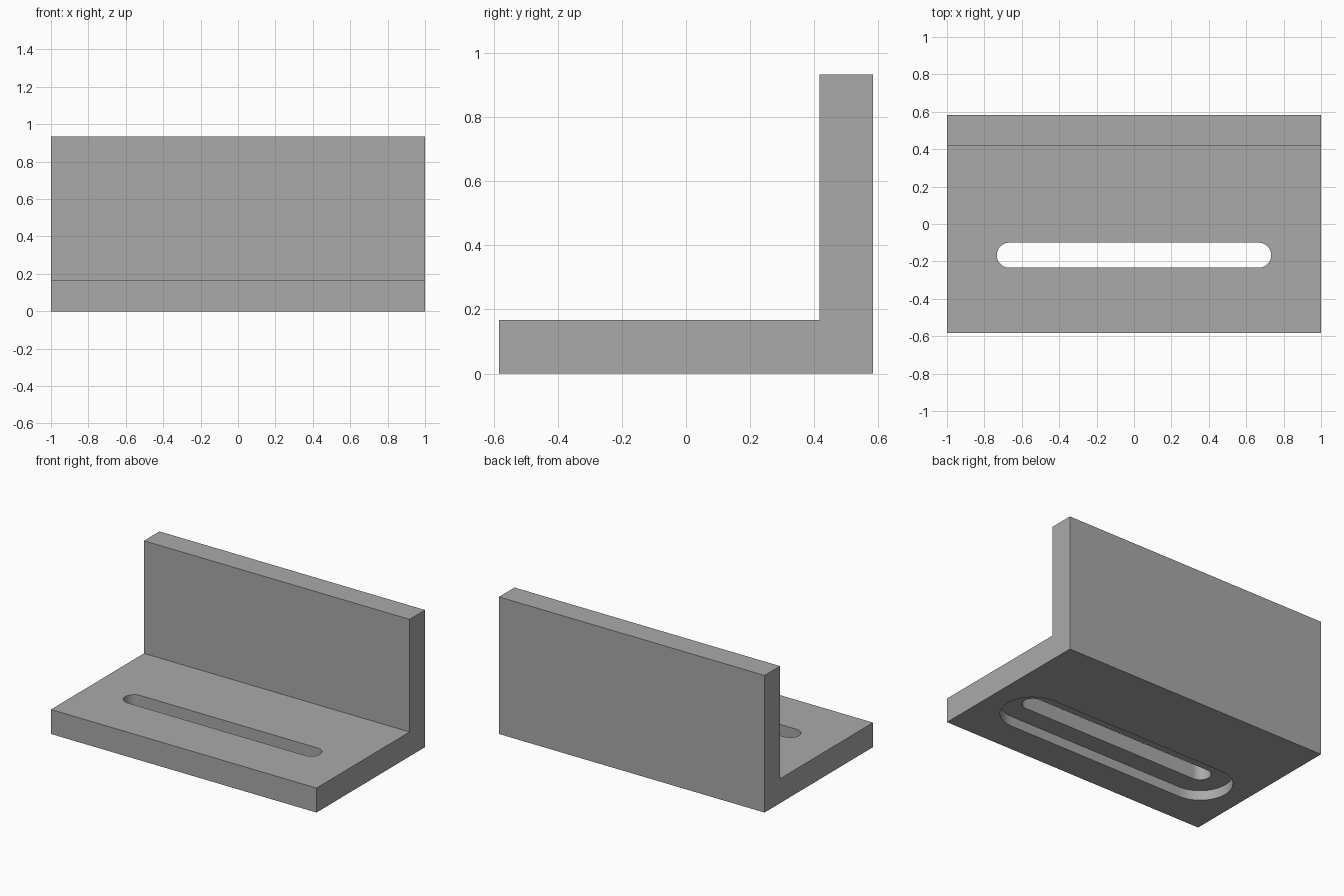
import bpy, bmesh, math

default = bpy.data.objects.get("Cube")
if default:
    bpy.data.objects.remove(default, do_unlink=True)

LENGTH, DEPTH, HEIGHT, THICK = 2.0, 1.1667, 0.9333, 0.1667
SLOT_Y, SLOT_HALF = -0.1667, 0.6667

grey = bpy.data.materials.new("plain_grey")
grey.use_nodes = True
colour = (0.4, 0.4, 0.4, 1)
grey.diffuse_color = colour
grey.node_tree.nodes["Principled BSDF"].inputs["Base Color"].default_value = colour


def extrude_outline(name, points, offset):
    """Closed solid from a flat outline swept along an offset."""
    bm = bmesh.new()
    face = bm.faces.new([bm.verts.new(p) for p in points])
    swept = bmesh.ops.extrude_face_region(bm, geom=[face])["geom"]
    verts = [v for v in swept if isinstance(v, bmesh.types.BMVert)]
    bmesh.ops.translate(bm, verts=verts, vec=offset)
    bmesh.ops.recalc_face_normals(bm, faces=bm.faces)
    mesh = bpy.data.meshes.new(name)
    bm.to_mesh(mesh)
    bm.free()
    mesh.materials.append(grey)
    obj = bpy.data.objects.new(name, mesh)
    bpy.context.collection.objects.link(obj)
    return obj


def slot_cutter(name, radius, bottom, top, steps=24):
    """Rounded-end slot running along x."""
    points = []
    for side, start in ((1, -math.pi / 2), (-1, math.pi / 2)):
        for i in range(steps + 1):
            a = start + math.pi * i / steps
            points.append((side * SLOT_HALF + radius * math.cos(a),
                           SLOT_Y + radius * math.sin(a), bottom))
    return extrude_outline(name, points, (0, 0, top - bottom))


# L-shaped bracket: base plate and upright back wall
front, back = -DEPTH / 2, DEPTH / 2
wall = back - THICK
profile = [(front, 0), (back, 0), (back, HEIGHT), (wall, HEIGHT),
           (wall, THICK), (front, THICK)]
bracket = extrude_outline("angle_bracket",
                          [(-LENGTH / 2, y, z) for y, z in profile],
                          (LENGTH, 0, 0))

# Through slot, and the wider recess on the underside
cutters = [slot_cutter("through_slot_cutter", 0.0667, -0.1, 0.3),
           slot_cutter("underside_recess_cutter", 0.2, -0.2, 0.0667)]
bpy.context.view_layer.objects.active = bracket
for cutter in cutters:
    cutter.hide_render = True
    cut = bracket.modifiers.new(cutter.name, "BOOLEAN")
    cut.operation = "DIFFERENCE"
    cut.solver = "EXACT"
    cut.object = cutter
    bpy.ops.object.modifier_apply(modifier=cut.name)
    bpy.data.objects.remove(cutter, do_unlink=True)

# Smooth slot ends, crisp edges elsewhere
bpy.ops.object.select_all(action="DESELECT")
bracket.select_set(True)
bpy.ops.object.shade_smooth_by_angle(angle=math.radians(30))
